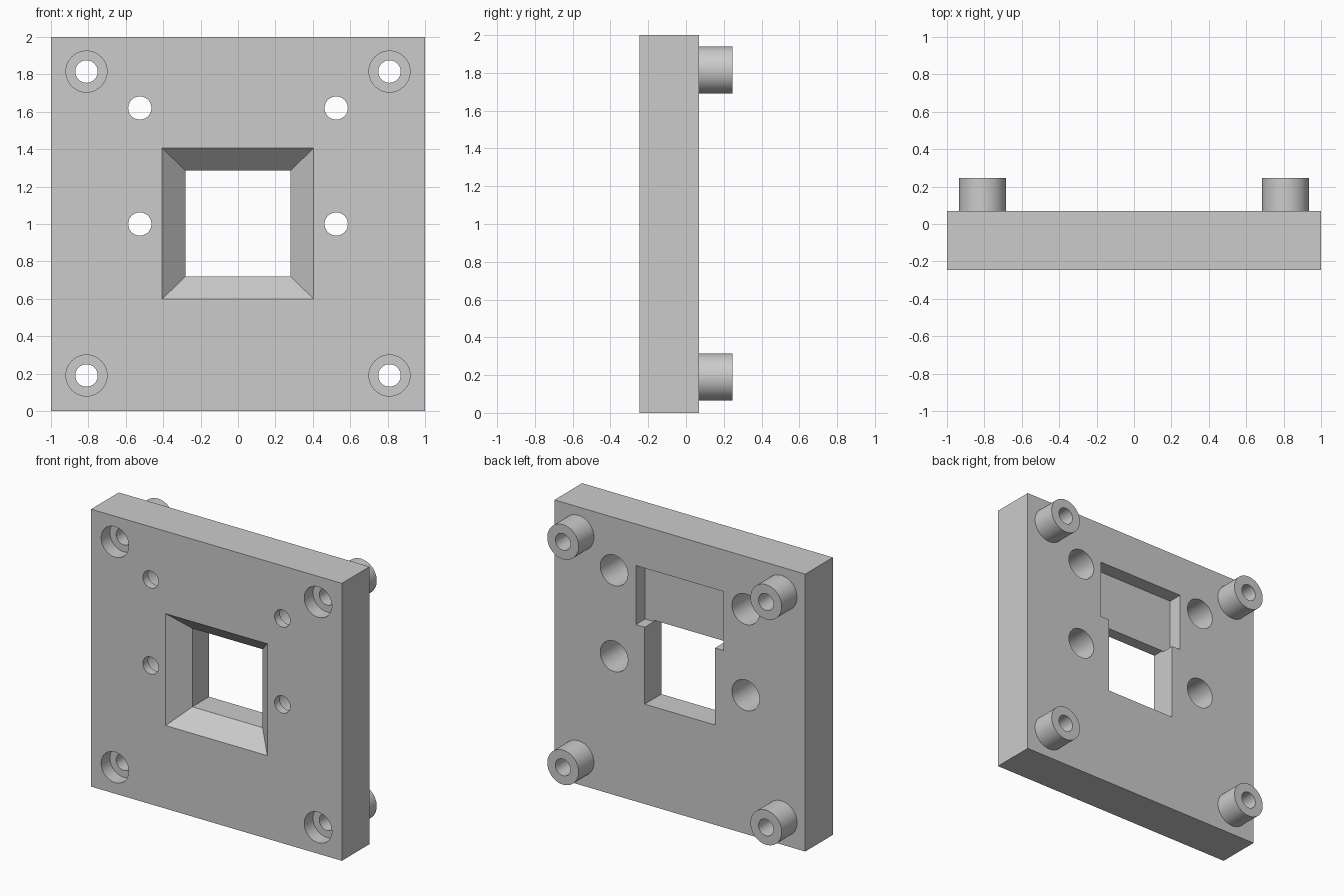
import bpy, bmesh, math

if "Cube" in bpy.data.objects:
    bpy.data.objects.remove(bpy.data.objects["Cube"])

FRONT, BACK, BOSS_END = -0.245, 0.07, 0.245
EPS = 0.02
BOSSES = [(sx * 0.81, z) for sx in (-1, 1) for z in (0.19, 1.815)]
SCREWS = [(sx * 0.525, z) for sx in (-1, 1) for z in (1.0, 1.62)]

grey = bpy.data.materials.new("plain grey")
grey.diffuse_color = (0.6, 0.6, 0.6, 1)
grey.use_nodes = True
grey.node_tree.nodes["Principled BSDF"].inputs["Base Color"].default_value = grey.diffuse_color


def finish(name, bm):
    bmesh.ops.recalc_face_normals(bm, faces=bm.faces)
    mesh = bpy.data.meshes.new(name)
    bm.to_mesh(mesh)
    bm.free()
    mesh.materials.append(grey)
    obj = bpy.data.objects.new(name, mesh)
    bpy.context.collection.objects.link(obj)
    return obj


def loft(name, first, second):
    """Solid between two outlines of (x, y, z) points."""
    bm = bmesh.new()
    a = [bm.verts.new(p) for p in first]
    b = [bm.verts.new(p) for p in second]
    bm.faces.new(a)
    bm.faces.new(b)
    n = len(a)
    for i in range(n):
        j = (i + 1) % n
        bm.faces.new((a[i], a[j], b[j], b[i]))
    return finish(name, bm)


def rect(half, z0, z1, y):
    return [(-half, y, z0), (half, y, z0), (half, y, z1), (-half, y, z1)]


def block(name, half, z0, z1, y0, y1):
    return loft(name, rect(half, z0, z1, y0), rect(half, z0, z1, y1))


def rod(name, x, z, r, y0, y1, sides=48):
    ring = [(x + r * math.cos(2 * math.pi * i / sides),
             z + r * math.sin(2 * math.pi * i / sides)) for i in range(sides)]
    return loft(name, [(u, y0, v) for u, v in ring], [(u, y1, v) for u, v in ring])


def combine(target, tool, operation):
    mod = target.modifiers.new(operation, 'BOOLEAN')
    mod.operation, mod.solver, mod.object = operation, 'EXACT', tool
    bpy.context.view_layer.objects.active = target
    bpy.ops.object.modifier_apply(modifier=mod.name)
    bpy.data.objects.remove(tool)


# square plate with four standoffs on the back
plate = block("mounting_plate", 1.0, 0, 2, FRONT, BACK)
for x, z in BOSSES:
    combine(plate, rod("standoff", x, z, 0.125, BACK - 0.05, BOSS_END), 'UNION')

# standoff bores, counterbored from the front
for x, z in BOSSES:
    combine(plate, rod("bore", x, z, 0.06, FRONT - EPS, BOSS_END + EPS), 'DIFFERENCE')
    combine(plate, rod("counterbore", x, z, 0.11, FRONT - EPS, FRONT + 0.10), 'DIFFERENCE')

# screw holes, counterbored deep from the back
for x, z in SCREWS:
    combine(plate, rod("bore", x, z, 0.062, FRONT - EPS, BACK + EPS), 'DIFFERENCE')
    combine(plate, rod("counterbore", x, z, 0.11, FRONT + 0.06, BACK + EPS), 'DIFFERENCE')

# square window with a sloped front rim, extended past the face at the same slope
combine(plate, block("window", 0.28, 0.72, 1.285, FRONT - EPS, BACK + EPS), 'DIFFERENCE')
combine(plate, loft("rim", rect(0.425, 0.58, 1.425, FRONT - EPS),
                    rect(0.28, 0.72, 1.285, FRONT + 0.125)), 'DIFFERENCE')

# shallow pocket above the window on the back
combine(plate, block("pocket", 0.35, 1.275, 1.70, BACK - 0.105, BACK + EPS), 'DIFFERENCE')

bpy.ops.object.select_all(action='DESELECT')
plate.select_set(True)
bpy.context.view_layer.objects.active = plate
bpy.ops.object.shade_smooth_by_angle(angle=math.radians(30))
